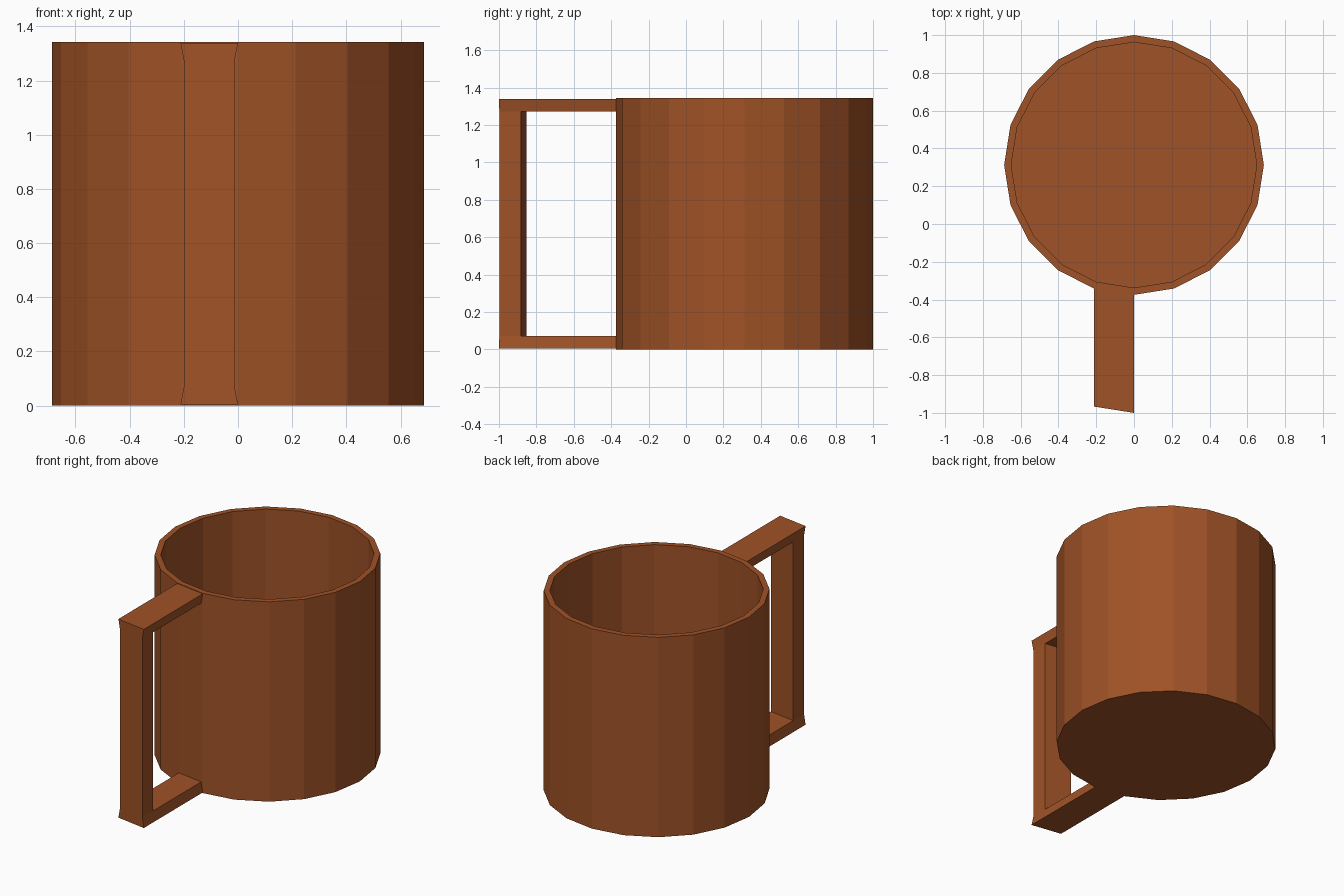
import bpy, bmesh, math

if "Cube" in bpy.data.objects:
    bpy.data.objects.remove(bpy.data.objects["Cube"])

clay = bpy.data.materials.new("brown_clay")
clay.diffuse_color = (0.35, 0.085, 0.02, 1)
clay.use_nodes = True
clay.node_tree.nodes["Principled BSDF"].inputs["Base Color"].default_value = clay.diffuse_color

N, R, R_IN, CY, H, FLOOR = 20, 0.6875, 0.65, 0.3125, 1.343, 0.07


def finish(bm, name):
    bmesh.ops.recalc_face_normals(bm, faces=bm.faces)
    me = bpy.data.meshes.new(name)
    bm.to_mesh(me)
    bm.free()
    me.materials.append(clay)
    ob = bpy.data.objects.new(name, me)
    bpy.context.collection.objects.link(ob)


# Mug body: outer wall, rim, inner wall and floor as stacked rings
bm = bmesh.new()
rings = []
for r, z in ((R, 0), (R, H), (R_IN, H), (R_IN, FLOOR)):
    rings.append([bm.verts.new((r * math.cos(math.tau * i / N),
                                CY + r * math.sin(math.tau * i / N), z)) for i in range(N)])
for a, b in zip(rings, rings[1:]):
    for i in range(N):
        j = (i + 1) % N
        bm.faces.new((a[i], a[j], b[j], b[i]))
bm.faces.new(rings[0])
bm.faces.new(rings[-1])
finish(bm, "mug_body")

# Handle: C-shaped frame pulled straight forward from one wall facet,
# slightly narrower at the inner rows
bm = bmesh.new()
w = R * math.sin(math.tau / N)
slope = R * (1 - math.cos(math.tau / N)) / w
rows = [(0.004, 0.0), (0.071, 0.013), (1.272, 0.013), (1.339, 0.0)]  # z, side inset
cols = [0.0, 0.51, 0.625]                                            # reach from the wall
V = {}
for k, (z, inset) in enumerate(rows):
    for c, reach in enumerate(cols):
        for s, x in enumerate((-w + inset, -inset)):
            V[s, k, c] = bm.verts.new((x, CY - R - slope * x - reach, z))
cells = {(0, 0), (0, 1), (1, 1), (2, 0), (2, 1)}                     # filled (row, column)
for k, c in cells:
    corners = [(k, c), (k, c + 1), (k + 1, c + 1), (k + 1, c)]
    beyond = [(k - 1, c), (k, c + 1), (k + 1, c), (k, c - 1)]
    for s in (0, 1):
        bm.faces.new([V[(s,) + p] for p in corners])
    for i in range(4):
        p, q = corners[i], corners[(i + 1) % 4]
        if beyond[i] not in cells and beyond[i][1] >= 0:
            bm.faces.new((V[(0,) + p], V[(0,) + q], V[(1,) + q], V[(1,) + p]))
finish(bm, "handle")
